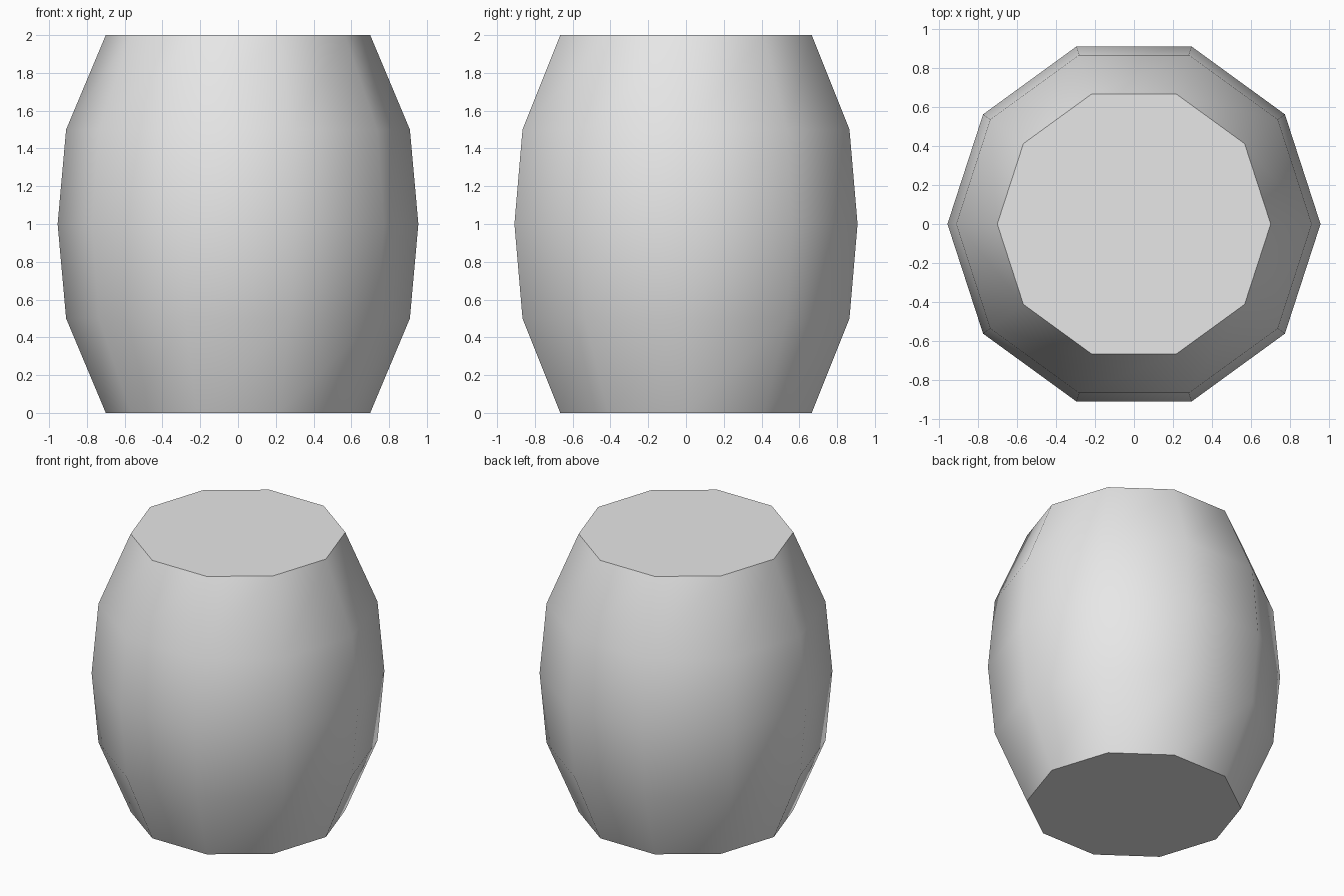
import bpy
import bmesh
import math

cube = bpy.data.objects.get("Cube")
if cube:
    bpy.data.objects.remove(cube, do_unlink=True)

SIDES = 10
# Barrel profile: radius and height of each ring
PROFILE = [(0.7, 0), (0.91, 0.5), (0.955, 1), (0.91, 1.5), (0.7, 2)]

# Single plain colour
grey = bpy.data.materials.new("light_grey")
grey.use_nodes = True
colour = (0.8, 0.8, 0.8, 1)
grey.diffuse_color = colour
grey.node_tree.nodes["Principled BSDF"].inputs["Base Color"].default_value = colour

# Rings of the barrel wall
bm = bmesh.new()
rings = []
for radius, z in PROFILE:
    angles = [math.tau * i / SIDES for i in range(SIDES)]
    rings.append([bm.verts.new((radius * math.cos(a), radius * math.sin(a), z)) for a in angles])

# Bulging staves between the rings
for low, high in zip(rings, rings[1:]):
    for i in range(SIDES):
        j = (i + 1) % SIDES
        bm.faces.new((low[i], low[j], high[j], high[i]))

# Flat bottom and lid
bm.faces.new(rings[0][::-1])
bm.faces.new(rings[-1])

mesh = bpy.data.meshes.new("barrel")
bm.to_mesh(mesh)
bm.free()
mesh.materials.append(grey)
barrel = bpy.data.objects.new("barrel", mesh)
bpy.context.collection.objects.link(barrel)

# Smooth wall with crisp rims
bpy.ops.object.select_all(action="DESELECT")
barrel.select_set(True)
bpy.context.view_layer.objects.active = barrel
bpy.ops.object.shade_smooth_by_angle(angle=math.radians(50))
